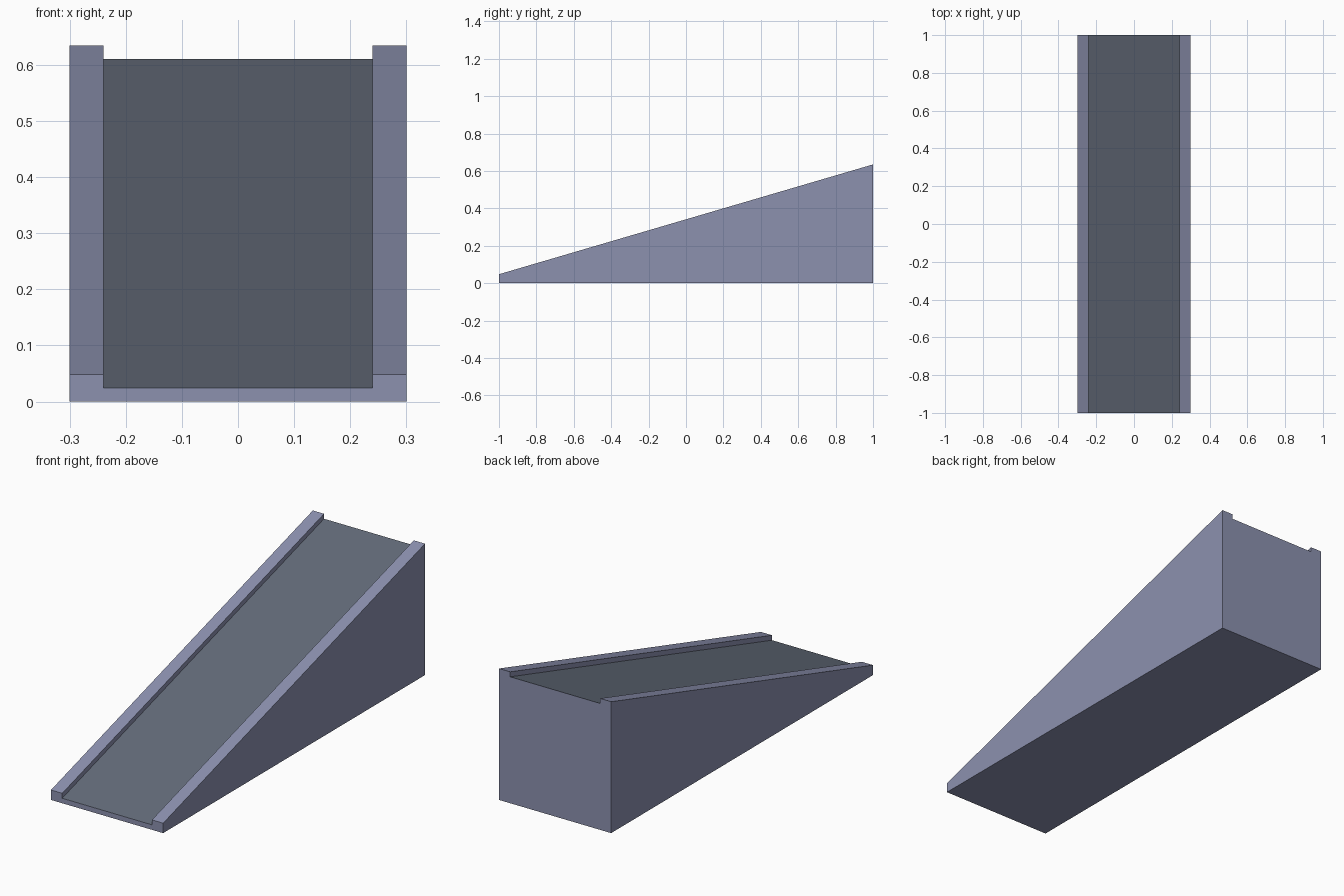
import bpy
import bmesh

if "Cube" in bpy.data.objects:
    bpy.data.objects.remove(bpy.data.objects["Cube"])

HALF_WIDTH, INNER, HALF_LENGTH = 0.30, 0.24, 1.0
FRONT_HEIGHT, BACK_HEIGHT, GROOVE = 0.048, 0.635, 0.024


def material(name, colour):
    mat = bpy.data.materials.new(name)
    mat.diffuse_color = (*colour, 1)
    mat.use_nodes = True
    mat.node_tree.nodes["Principled BSDF"].inputs["Base Color"].default_value = mat.diffuse_color
    return mat


def section(bm, y, height):
    """Channel-shaped cross-section: a block with a shallow groove on top."""
    floor = height - GROOVE
    right = [(HALF_WIDTH, 0), (HALF_WIDTH, height), (INNER, height), (INNER, floor)]
    points = right + [(-x, z) for x, z in reversed(right)]
    return [bm.verts.new((x, y, z)) for x, z in points]


# Ramp: front and back sections joined by long faces
bm = bmesh.new()
front = section(bm, -HALF_LENGTH, FRONT_HEIGHT)
back = section(bm, HALF_LENGTH, BACK_HEIGHT)
bm.faces.new(front)
bm.faces.new(back[::-1])
for i in range(len(front)):
    j = (i + 1) % len(front)
    bm.faces.new((front[j], front[i], back[i], back[j]))
bmesh.ops.recalc_face_normals(bm, faces=bm.faces)

# Running surface: the upward face between the side rails
for face in bm.faces:
    if face.normal.z > 0.5 and abs(face.calc_center_median().x) < 0.1:
        face.material_index = 1

mesh = bpy.data.meshes.new("ramp")
bm.to_mesh(mesh)
bm.free()
mesh.materials.append(material("blue grey", (0.262, 0.283, 0.429)))
mesh.materials.append(material("dark slate", (0.125, 0.147, 0.191)))
ramp = bpy.data.objects.new("ramp", mesh)
bpy.context.collection.objects.link(ramp)
